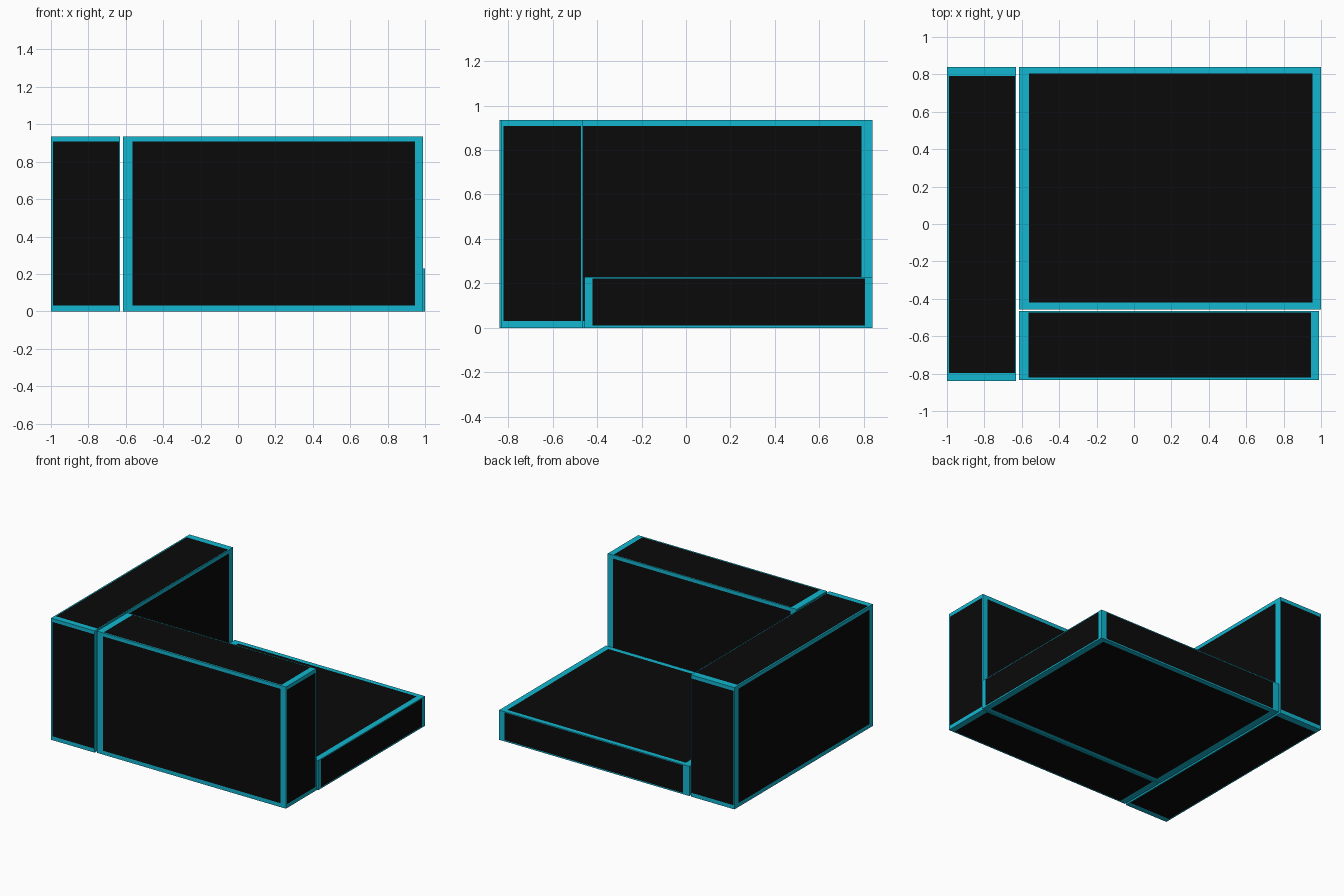
import bpy
import bmesh
from mathutils import Vector

if "Cube" in bpy.data.objects:
    bpy.data.objects.remove(bpy.data.objects["Cube"])


def material(name, rgb):
    m = bpy.data.materials.new(name)
    m.diffuse_color = (*rgb, 1.0)
    m.use_nodes = True
    m.node_tree.nodes["Principled BSDF"].inputs["Base Color"].default_value = m.diffuse_color
    return m


cyan = material("cyan_trim", (0.006, 0.47, 0.63))
black = material("black_panel", (0.003, 0.003, 0.003))


def panelled_slab(name, outer, panel):
    """Cyan box with a black panel cut into each of its six faces."""
    bm = bmesh.new()
    bmesh.ops.create_cube(bm, size=1.0)
    for v in bm.verts:
        v.co = Vector([outer[i][0] if v.co[i] < 0 else outer[i][1] for i in range(3)])
    # cut the panel outlines
    for axis in range(3):
        for value in panel[axis]:
            co, no = Vector(), Vector()
            co[axis], no[axis] = value, 1.0
            bmesh.ops.bisect_plane(bm, geom=bm.verts[:] + bm.edges[:] + bm.faces[:],
                                   plane_co=co, plane_no=no)
    # the middle patch of every side is black
    bm.normal_update()
    for f in bm.faces:
        c = f.calc_center_median()
        inside = all(abs(f.normal[i]) > 0.5 or panel[i][0] < c[i] < panel[i][1]
                     for i in range(3))
        f.material_index = 1 if inside else 0
    mesh = bpy.data.meshes.new(name)
    bm.to_mesh(mesh)
    bm.free()
    mesh.materials.append(cyan)
    mesh.materials.append(black)
    bpy.context.collection.objects.link(bpy.data.objects.new(name, mesh))


# tall slab along the left side
panelled_slab("left_wall",
              ((-1.0, -0.63), (-0.84, 0.84), (0.0, 0.935)),
              ((-0.99, -0.636), (-0.797, 0.79), (0.03, 0.908)))
# tall slab along the front
panelled_slab("front_wall",
              ((-0.616, 0.99), (-0.833, -0.464), (0.0, 0.935)),
              ((-0.565, 0.945), (-0.822, -0.472), (0.03, 0.908)))
# low slab filling the corner
panelled_slab("seat",
              ((-0.616, 1.0), (-0.456, 0.84), (0.0, 0.228)),
              ((-0.562, 0.955), (-0.42, 0.805), (0.01, 0.222)))
